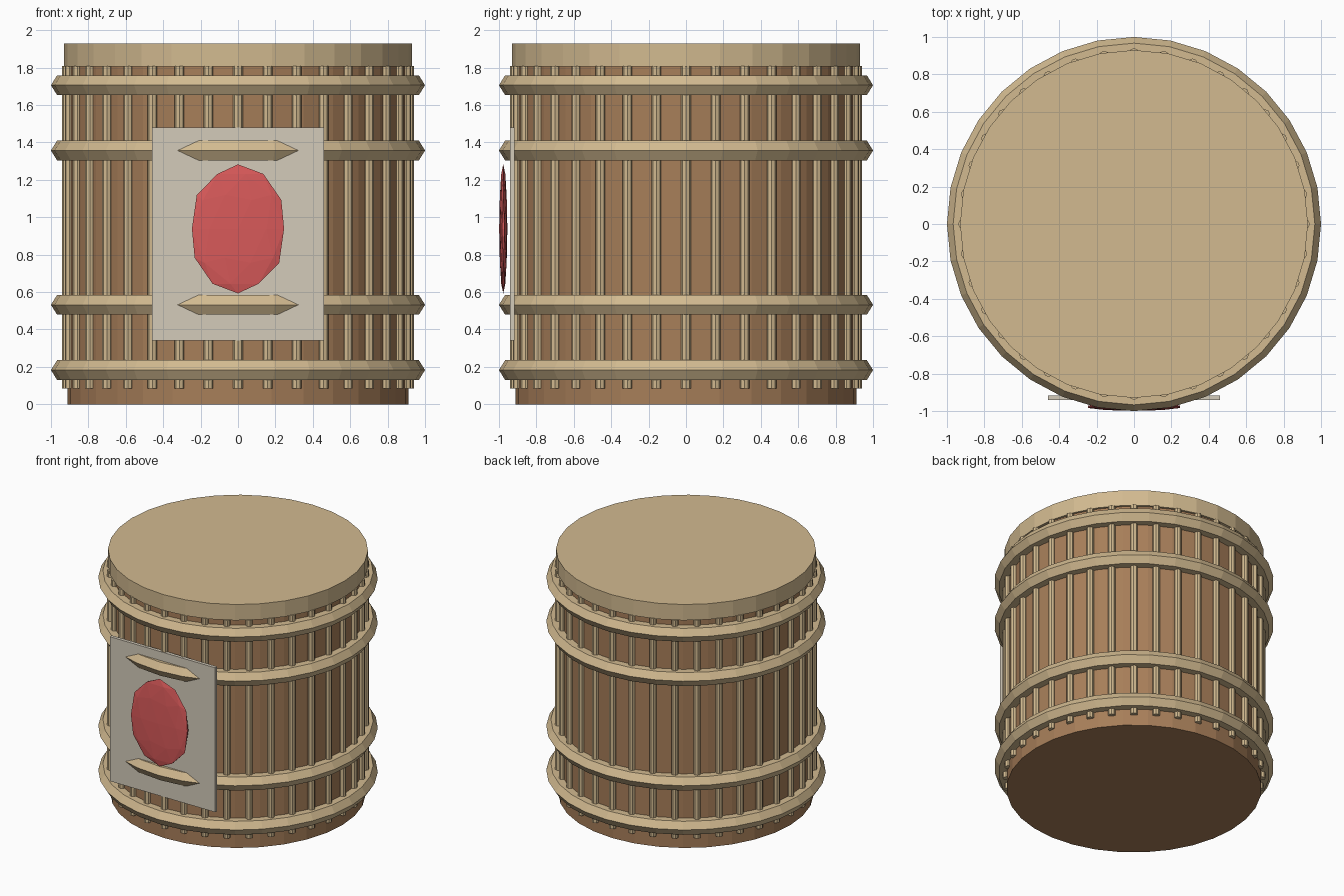
import bpy, bmesh, math
from mathutils import Matrix

if "Cube" in bpy.data.objects:
    bpy.data.objects.remove(bpy.data.objects["Cube"])

SIDES = 32


def material(name, rgb):
    """Flat material from an sRGB 0-255 colour."""
    lin = [(c / 255 / 12.92) if c < 11 else ((c / 255 + 0.055) / 1.055) ** 2.4 for c in rgb]
    m = bpy.data.materials.new(name)
    m.diffuse_color = (*lin, 1)
    m.use_nodes = True
    m.node_tree.nodes["Principled BSDF"].inputs["Base Color"].default_value = m.diffuse_color
    return m


tan = material("light_wood", (210, 186, 144))
brown = material("brown_wood", (167, 126, 89))
pale = material("pale_board", (212, 203, 186))
red = material("red_paint", (217, 90, 90))


def finish(name, bm, mat):
    bmesh.ops.recalc_face_normals(bm, faces=bm.faces[:])
    mesh = bpy.data.meshes.new(name)
    bm.to_mesh(mesh)
    bm.free()
    mesh.materials.append(mat)
    obj = bpy.data.objects.new(name, mesh)
    bpy.context.collection.objects.link(obj)
    return obj


def add_cylinder(bm, sides, radius, z0, z1, x=0, y=0):
    bmesh.ops.create_cone(bm, cap_ends=True, segments=sides, radius1=radius, radius2=radius,
                          depth=z1 - z0, matrix=Matrix.Translation((x, y, (z0 + z1) / 2)))


def cylinder(name, radius, z0, z1, mat):
    bm = bmesh.new()
    add_cylinder(bm, SIDES, radius, z0, z1)
    return finish(name, bm, mat)


# Barrel body and lid
cylinder("barrel_body", 0.912, 0, 1.82, brown)
cylinder("lid", 0.93, 1.805, 1.93, tan)

# Thin upright rods around the body
bm = bmesh.new()
for i in range(36):
    a = math.radians(10 * i)
    add_cylinder(bm, 8, 0.026, 0.085, 1.808, 0.914 * math.sin(a), 0.914 * math.cos(a))
finish("rods", bm, tan)

# Hoops: ridged rings with a pointed outer edge
for n, z in enumerate((0.183, 0.532, 1.357, 1.706)):
    profile = [(0.90, -0.053), (0.967, -0.053), (1.0, 0), (0.967, 0.053), (0.90, 0.053)]
    bm = bmesh.new()
    rings = []
    for r, dz in profile:
        rings.append([bm.verts.new((r * math.sin(2 * math.pi * i / SIDES),
                                    r * math.cos(2 * math.pi * i / SIDES), z + dz))
                      for i in range(SIDES)])
    for k in range(len(rings)):
        a, b = rings[k], rings[(k + 1) % len(rings)]
        for i in range(SIDES):
            j = (i + 1) % SIDES
            bm.faces.new((a[i], a[j], b[j], b[i]))
    finish(f"hoop_{n + 1}", bm, tan)

# Flat sign board on the front
bm = bmesh.new()
bmesh.ops.create_cube(bm, size=1, matrix=Matrix.Translation((0, -0.929, 0.91))
                      @ Matrix.Diagonal((0.92, 0.026, 1.14, 1)))
finish("sign_board", bm, pale)

# Faceted red oval in front of the board
bm = bmesh.new()
bmesh.ops.create_icosphere(bm, subdivisions=2, radius=1,
                           matrix=Matrix.Translation((0, -0.977, 0.938))
                           @ Matrix.Diagonal((0.259, 0.022, 0.345, 1)))
finish("red_oval", bm, red)
